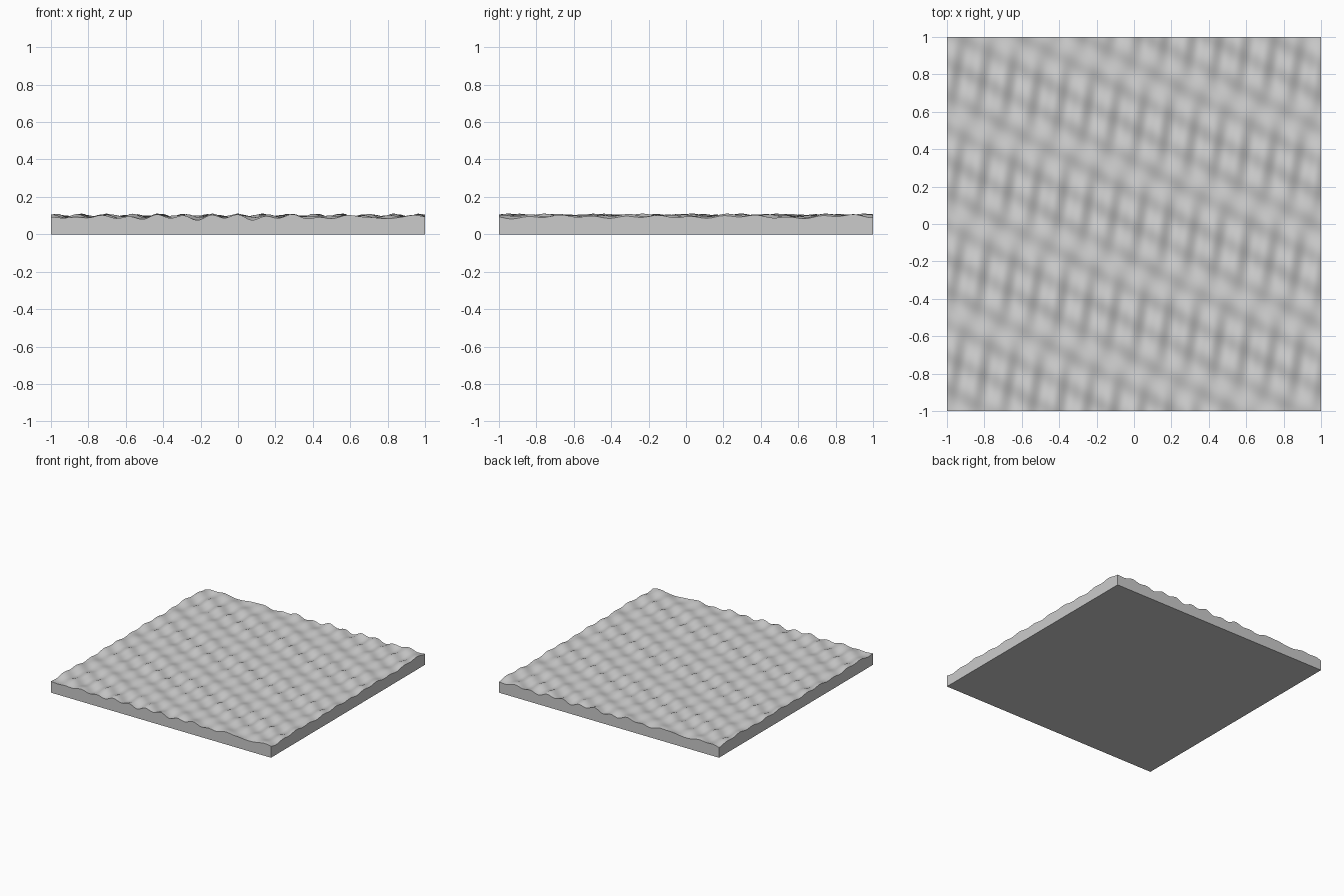
import bpy, bmesh, math

cube = bpy.data.objects.get("Cube")
if cube:
    bpy.data.objects.remove(cube, do_unlink=True)

# Crossing ripples: x frequency, y frequency, phase, amplitude
RIPPLES = [
    (41.6, -11.9, -10.58, 0.006),
    (45.0, 0.0, -17.11, 0.005),
    (19.0, 36.0, 0.5, 0.005),
    (18.0, 10.0, 1.0, 0.003),
]
MEAN_HEIGHT = 0.092


def height(x, y):
    return MEAN_HEIGHT + sum(a * math.sin(kx * x + ky * y + p) for kx, ky, p, a in RIPPLES)


# Rippled top
bm = bmesh.new()
bmesh.ops.create_grid(bm, x_segments=160, y_segments=160, size=1)
for v in bm.verts:
    v.co.z = height(v.co.x, v.co.y)

# Straight sides down to the ground, then a flat base
rim = [e for e in bm.edges if e.is_boundary]
result = bmesh.ops.extrude_edge_only(bm, edges=rim)
for v in result["geom"]:
    if isinstance(v, bmesh.types.BMVert):
        v.co.z = 0
base_rim = [e for e in bm.edges if e.is_boundary]
bmesh.ops.contextual_create(bm, geom=base_rim)
bmesh.ops.recalc_face_normals(bm, faces=bm.faces)

mesh = bpy.data.meshes.new("rippled_slab")
bm.to_mesh(mesh)
bm.free()
slab = bpy.data.objects.new("rippled_slab", mesh)
bpy.context.collection.objects.link(slab)

# Plain grey material
grey = bpy.data.materials.new("light grey")
grey.use_nodes = True
colour = (0.6, 0.6, 0.6, 1)
grey.diffuse_color = colour
grey.node_tree.nodes["Principled BSDF"].inputs["Base Color"].default_value = colour
mesh.materials.append(grey)

# Smooth ripples with a crisp rim
bpy.ops.object.select_all(action="DESELECT")
slab.select_set(True)
bpy.context.view_layer.objects.active = slab
bpy.ops.object.shade_smooth_by_angle(angle=math.radians(40))
